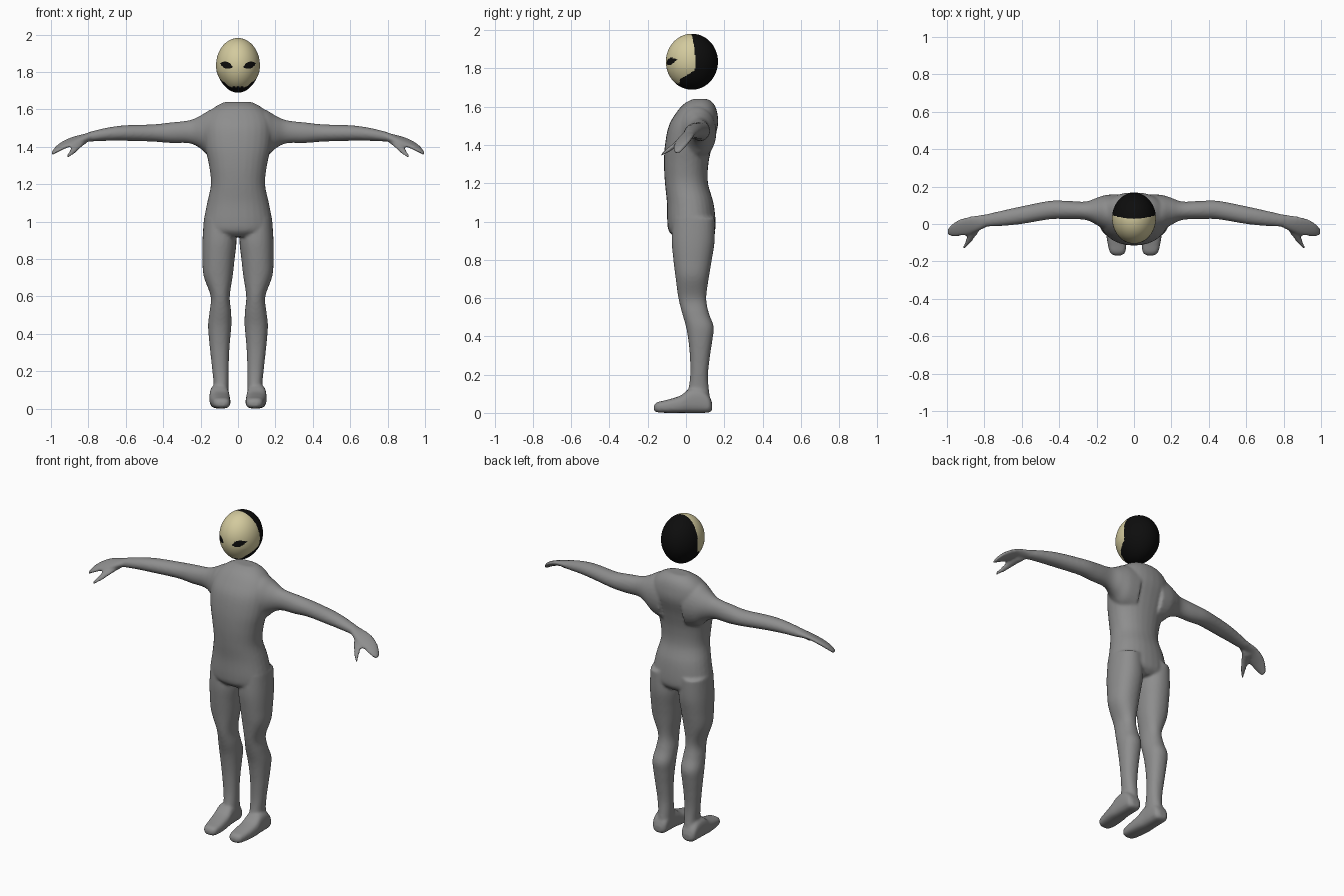
import bpy, bmesh, math
from mathutils import Vector


def material(name, rgb):
    m = bpy.data.materials.new(name)
    m.diffuse_color = (*rgb, 1)
    return m


GREY = material("suit grey", (0.27, 0.27, 0.27))
BONE = material("mask bone", (0.65, 0.59, 0.34))
BLACK = material("hood black", (0.004, 0.004, 0.004))


def spline(rows, steps=5):
    """Catmull-Rom resampling of section rows."""
    out = []
    for i in range(len(rows) - 1):
        p = [rows[max(0, min(len(rows) - 1, i + k))] for k in (-1, 0, 1, 2)]
        for s in range(steps):
            t = s / steps
            out.append([0.5 * (2 * b + (c - a) * t + (2 * a - 5 * b + 4 * c - d) * t * t
                               + (3 * b - a - 3 * c + d) * t ** 3) for a, b, c, d in zip(*p)])
    out.append(rows[-1])
    return out


def loft(bm, axis, rows, side=1, power=2.0, n=28):
    """Rows: position on axis, low/high on the two other axes, optional tilt."""
    others = [i for i in range(3) if i != axis]
    rings = []
    for row in spline(rows):
        t, a0, a1, b0, b1 = row[:5]
        tilt = row[5] if len(row) > 5 else 0
        ring = []
        for k in range(n):
            c, s = math.cos(math.tau * k / n), math.sin(math.tau * k / n)
            da = (a1 - a0) / 2 * math.copysign(abs(c) ** (2 / power), c)
            db = (b1 - b0) / 2 * math.copysign(abs(s) ** (2 / power), s)
            co = Vector((0, 0, 0))
            co[axis] = t
            co[others[0]] = (a0 + a1) / 2 + da
            co[others[1]] = (b0 + b1) / 2 + db + tilt * da
            co.x *= side
            ring.append(bm.verts.new(co))
        rings.append(ring)
    for r, q in zip(rings, rings[1:]):
        for k in range(n):
            bm.faces.new((r[k], r[(k + 1) % n], q[(k + 1) % n], q[k]))
    bm.faces.new(rings[0])
    bm.faces.new(rings[-1])


def finish(bm, name, mats):
    bmesh.ops.recalc_face_normals(bm, faces=bm.faces)
    me = bpy.data.meshes.new(name)
    bm.to_mesh(me)
    bm.free()
    for m in mats:
        me.materials.append(m)
    me.shade_smooth()
    ob = bpy.data.objects.new(name, me)
    bpy.context.collection.objects.link(ob)
    return ob


# Body: trunk, legs, feet, arms and hands fused into one skin
TRUNK = [(1.64, -.07, .07, .035, .115), (1.615, -.12, .12, -.01, .145), (1.57, -.165, .165, -.05, .163),
         (1.5, -.185, .185, -.09, .167), (1.4, -.176, .176, -.11, .138), (1.3, -.155, .155, -.115, .117),
         (1.2, -.145, .145, -.11, .115), (1.1, -.165, .165, -.1, .143), (1.0, -.183, .183, -.098, .155),
         (.95, -.175, .175, -.09, .15), (.92, -.12, .12, -.06, .12)]
LEG = [(1.02, .02, .182, -.07, .15), (.9, .008, .19, -.075, .15), (.8, .018, .19, -.066, .135),
       (.71, .028, .184, -.055, .12), (.6, .044, .146, -.04, .106), (.52, .037, .152, -.02, .12),
       (.45, .035, .16, 0, .145), (.38, .041, .156, .012, .138), (.3, .047, .148, .02, .126),
       (.2, .05, .137, .022, .115), (.12, .05, .13, .012, .12), (.05, .05, .14, .0, .13)]
FOOT = [(.137, .075, .125, .015, .05), (.12, .055, .145, .002, .09), (.08, .05, .15, 0, .125),
        (.02, .047, .152, 0, .125), (-.03, .042, .152, 0, .09), (-.1, .04, .142, 0, .068),
        (-.15, .046, .13, .003, .056), (-.168, .065, .11, .012, .04)]
ARM = [(.08, -.05, .16, 1.32, 1.62), (.15, -.035, .155, 1.345, 1.597), (.2, -.005, .14, 1.39, 1.567),
       (.26, .022, .12, 1.418, 1.542), (.36, .026, .124, 1.42, 1.53), (.45, .025, .124, 1.427, 1.52),
       (.6, 0, .095, 1.432, 1.515), (.7, -.01, .073, 1.432, 1.502), (.8, -.015, .05, 1.427, 1.478)]
HAND = [(.78, -.012, .053, 1.43, 1.482, 0), (.86, -.05, .043, 1.418, 1.455, .3),
        (.92, -.064, .03, 1.398, 1.432, .35), (.97, -.066, .004, 1.372, 1.402, .35),
        (.998, -.06, -.025, 1.352, 1.37, .3)]
THUMB = [(0, .805, .87, 1.41, 1.45), (-.05, .835, .89, 1.388, 1.42),
         (-.09, .865, .902, 1.362, 1.39), (-.13, .9, .918, 1.342, 1.356)]

bm = bmesh.new()
loft(bm, 2, TRUNK, power=2.2)
for side in (1, -1):
    loft(bm, 2, LEG, side, 2.2)
    loft(bm, 1, FOOT, side, 2.8)
    loft(bm, 0, ARM, side)
    loft(bm, 0, HAND, side)
    loft(bm, 1, THUMB, side)
body = finish(bm, "body", [GREY])
skin = body.modifiers.new("fuse", 'REMESH')
skin.mode = 'VOXEL'
skin.voxel_size = 0.008
skin.use_smooth_shade = True
soft = body.modifiers.new("soften", 'SMOOTH')
soft.factor = 0.5
soft.iterations = 6


# Head: egg shape, painted by region as hood, mask, eye holes and teeth
def is_mask(p):
    x, y, z = abs(p.x), p.y, p.z
    edge = 0.028 + 1.5 * x * x                       # rim over the crown
    if z < 1.79:                                     # rim sweeps forward to the jaw
        edge -= 0.065 * min(1, (1.79 - z) / 0.045)
    if y > edge:
        return False
    tooth = abs((x / 0.022) % 1 - 0.5) * 0.024       # jagged lower rim
    if z < 1.708 + tooth + (0.008 if x < 0.04 else 0):
        return False
    u, w = x - 0.062, z - 1.836                      # slanted almond eyes
    a, b = u * 0.95 + w * 0.3, w * 0.95 - u * 0.3
    return abs(b) > 0.018 * (1 - (a / 0.037) ** 2)


bm = bmesh.new()
bmesh.ops.create_uvsphere(bm, u_segments=180, v_segments=130, radius=1)
for v in bm.verts:
    v.co = Vector((v.co.x * .117, v.co.y * .136 + .031, v.co.z * .146 + 1.835))
    if v.co.z < 1.8:                                 # narrower jaw
        v.co.x *= 1 - 0.9 * (1.8 - v.co.z)
for f in bm.faces:
    f.material_index = 1 if is_mask(f.calc_center_median()) else 0
finish(bm, "head", [BLACK, BONE])
